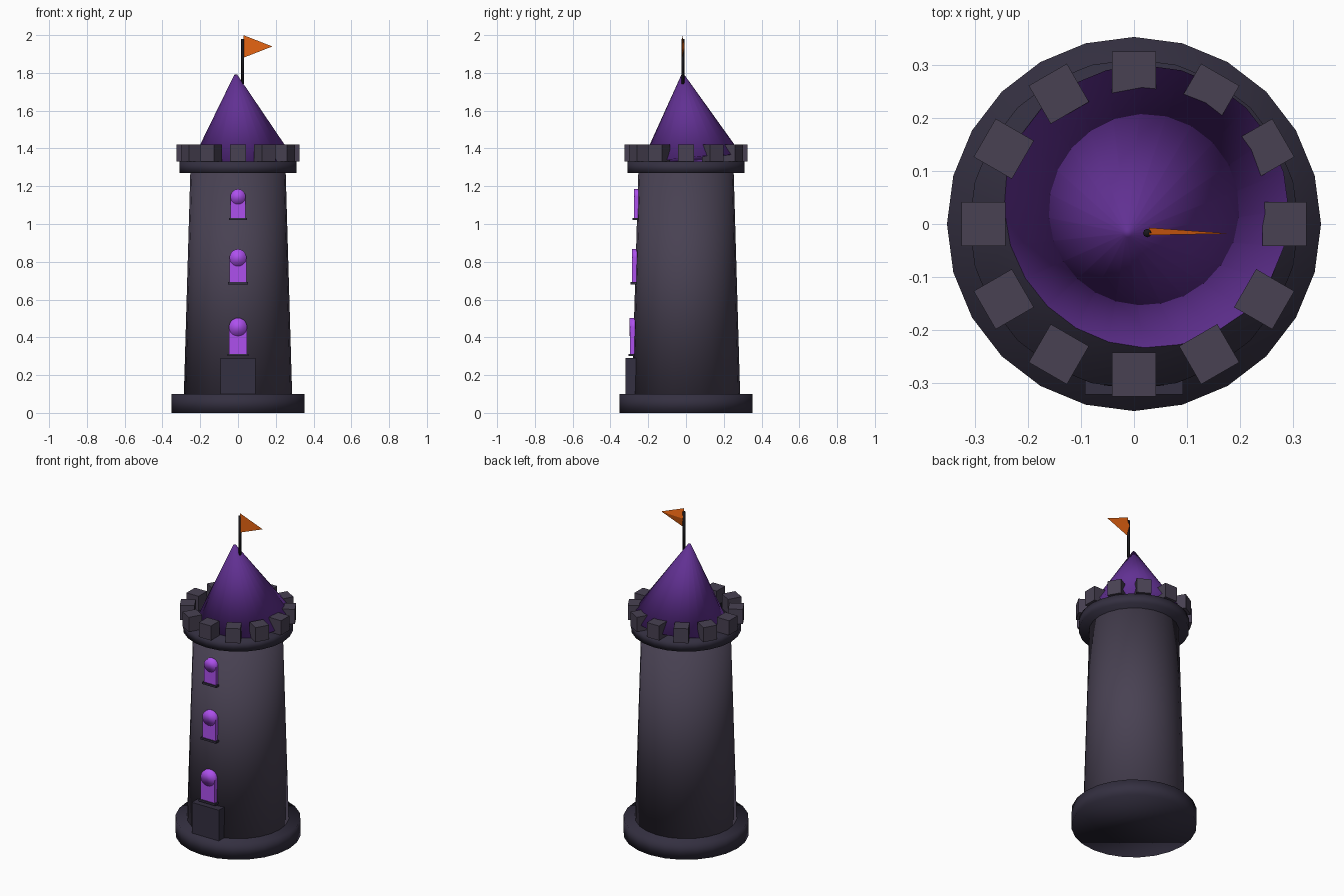
import bpy, bmesh
from math import radians, cos, sin, pi
from mathutils import Matrix, Vector

if "Cube" in bpy.data.objects:
    bpy.data.objects.remove(bpy.data.objects["Cube"])


def material(name, rgb):
    m = bpy.data.materials.new(name)
    m.diffuse_color = (*rgb, 1)
    m.use_nodes = True
    m.node_tree.nodes["Principled BSDF"].inputs["Base Color"].default_value = m.diffuse_color
    return m


STONE = material("stone", (0.065, 0.053, 0.085))
DARK = material("dark_stone", (0.034, 0.029, 0.052))
ROOF = material("roof_purple", (0.12, 0.03, 0.29))
GLOW = material("window_glow", (0.42, 0.08, 0.85))
FLAG = material("flag_orange", (0.80, 0.13, 0.006))
POLE = material("pole_black", (0.01, 0.009, 0.012))


def finish(name, bm, mat, smooth=False):
    me = bpy.data.meshes.new(name)
    bmesh.ops.recalc_face_normals(bm, faces=bm.faces[:])
    for f in bm.faces:
        f.smooth = smooth
    bm.to_mesh(me)
    bm.free()
    me.materials.append(mat)
    ob = bpy.data.objects.new(name, me)
    bpy.context.collection.objects.link(ob)
    return ob


def tube(name, p0, p1, r0, r1, sides, mat, smooth=True):
    """Capped cylinder or cone between two points."""
    p0, p1 = Vector(p0), Vector(p1)
    axis = p1 - p0
    mtx = Matrix.Translation((p0 + p1) / 2) @ Vector((0, 0, 1)).rotation_difference(axis).to_matrix().to_4x4()
    bm = bmesh.new()
    bmesh.ops.create_cone(bm, cap_ends=True, segments=sides, radius1=r0, radius2=r1,
                          depth=axis.length, matrix=mtx)
    return finish(name, bm, mat, smooth)


def box(name, center, size, mat, turn=0):
    bm = bmesh.new()
    bmesh.ops.create_cube(bm, size=1, matrix=Matrix.Translation(center)
                          @ Matrix.Rotation(turn, 4, 'Z') @ Matrix.Diagonal((*size, 1)))
    return finish(name, bm, mat)


# Stone drum: foot, tapering wall, crown ring
tube("foot", (0, 0, 0), (0, 0, 0.10), 0.352, 0.352, 24, DARK)
tube("wall", (0, 0, 0.05), (0, 0, 1.29), 0.288, 0.252, 24, STONE)
tube("crown_ring", (0, 0, 1.27), (0, 0, 1.33), 0.31, 0.31, 24, DARK)

# Battlements
for i in range(12):
    a = i * pi / 6
    box(f"merlon_{i + 1}", (0.283 * cos(a), 0.283 * sin(a), 1.375),
        (0.083, 0.083, 0.09), STONE, a)

# Slightly crooked roof
tube("roof", (0.020, 0.028, 1.335), (-0.012, -0.017, 1.79), 0.272, 0.008, 24, ROOF)

# Door
box("door", (0, -0.293, 0.195), (0.185, 0.055, 0.19), DARK)

# Arched windows with sills: bottom, top of box, half width, front face
for i, (z0, z1, w, y) in enumerate([(0.31, 0.455, 0.048, -0.297),
                                    (0.69, 0.822, 0.045, -0.285),
                                    (1.03, 1.145, 0.040, -0.275)]):
    box(f"window_{i + 1}", (0, y + 0.025, (z0 + z1) / 2), (2 * w, 0.05, z1 - z0), GLOW)
    tube(f"window_arch_{i + 1}", (0, y + 0.05, z1), (0, y - 0.001, z1), w, w, 20, GLOW)
    box(f"sill_{i + 1}", (0, y + 0.02, z0 - 0.003), (2 * w + 0.016, 0.055, 0.012), DARK)

# Flagpole and three-sided pennant
tube("flagpole", (0.025, -0.017, 1.74), (0.025, -0.017, 1.98), 0.008, 0.008, 8, POLE)
bm = bmesh.new()
tip, top, low, back = [bm.verts.new(p) for p in (
    (0.182, -0.018, 1.94), (0.028, -0.021, 2.0), (0.028, -0.021, 1.88), (0.028, -0.007, 1.94))]
for tri in ((tip, top, low), (tip, low, back), (tip, back, top), (top, back, low)):
    bm.faces.new(tri)
finish("pennant", bm, FLAG)
